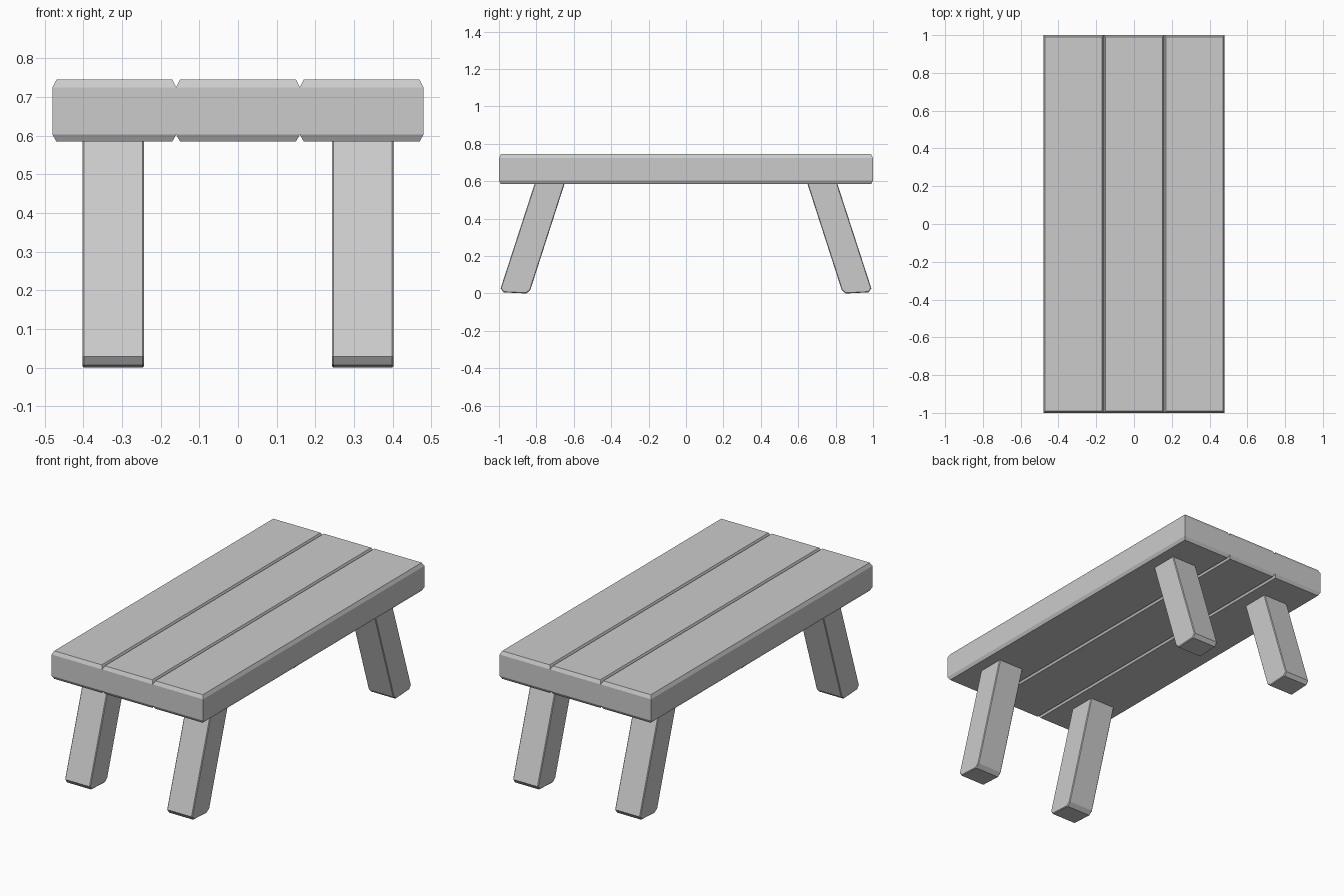
import bpy
import bmesh

if "Cube" in bpy.data.objects:
    bpy.data.objects.remove(bpy.data.objects["Cube"])


def finish(name, bm):
    bmesh.ops.recalc_face_normals(bm, faces=bm.faces)
    mesh = bpy.data.meshes.new(name)
    bm.to_mesh(mesh)
    bm.free()
    obj = bpy.data.objects.new(name, mesh)
    bpy.context.collection.objects.link(obj)
    return obj


def loft(name, rings):
    """Join equal-length closed rings with quads and cap both ends."""
    bm = bmesh.new()
    loops = [[bm.verts.new(p) for p in ring] for ring in rings]
    n = len(loops[0])
    for a, b in zip(loops, loops[1:]):
        for i in range(n):
            j = (i + 1) % n
            bm.faces.new((a[i], a[j], b[j], b[i]))
    bm.faces.new(loops[0])
    bm.faces.new(loops[-1])
    return finish(name, bm)


# Tabletop planks: stacked rectangles, chamfered round the top and bottom
LEVELS = [(0.585, 0.01), (0.603, 0.0), (0.725, 0.0), (0.745, 0.01)]


def plank(name, cx, width=0.32, half_len=1.0):
    rings = []
    for z, inset in LEVELS:
        hx, hy = width / 2 - inset, half_len - inset
        rings.append([(cx + sx * hx, sy * hy, z)
                      for sx, sy in ((-1, -1), (1, -1), (1, 1), (-1, 1))])
    return loft(name, rings)


for side, x in (("left", -0.32), ("middle", 0.0), ("right", 0.32)):
    plank(side + "_plank", x)

# Splayed legs: side profile (distance from centre, height) swept across x
LEG = [(0.991, 0.028), (0.976, 0.006), (0.853, 0.0),
       (0.832, 0.02), (0.645, 0.6), (0.805, 0.6)]


def leg(name, sx, sy, cx=0.323, half=0.08, chamfer=0.004):
    mid_y = {True: 0.912, False: 0.725}
    rings = []
    for dx, inset in ((-half, chamfer), (-half + chamfer, 0),
                      (half - chamfer, 0), (half, chamfer)):
        ring = []
        for y, z in LEG:
            centre = mid_y[z < 0.3]
            y += inset if y < centre else -inset
            z += inset if z < 0.01 else 0
            ring.append((sx * cx + dx, sy * y, z))
        rings.append(ring)
    return loft(name, rings)


for end, sy in (("front", -1), ("back", 1)):
    for side, sx in (("left", -1), ("right", 1)):
        leg(f"{end}_{side}_leg", sx, sy)
